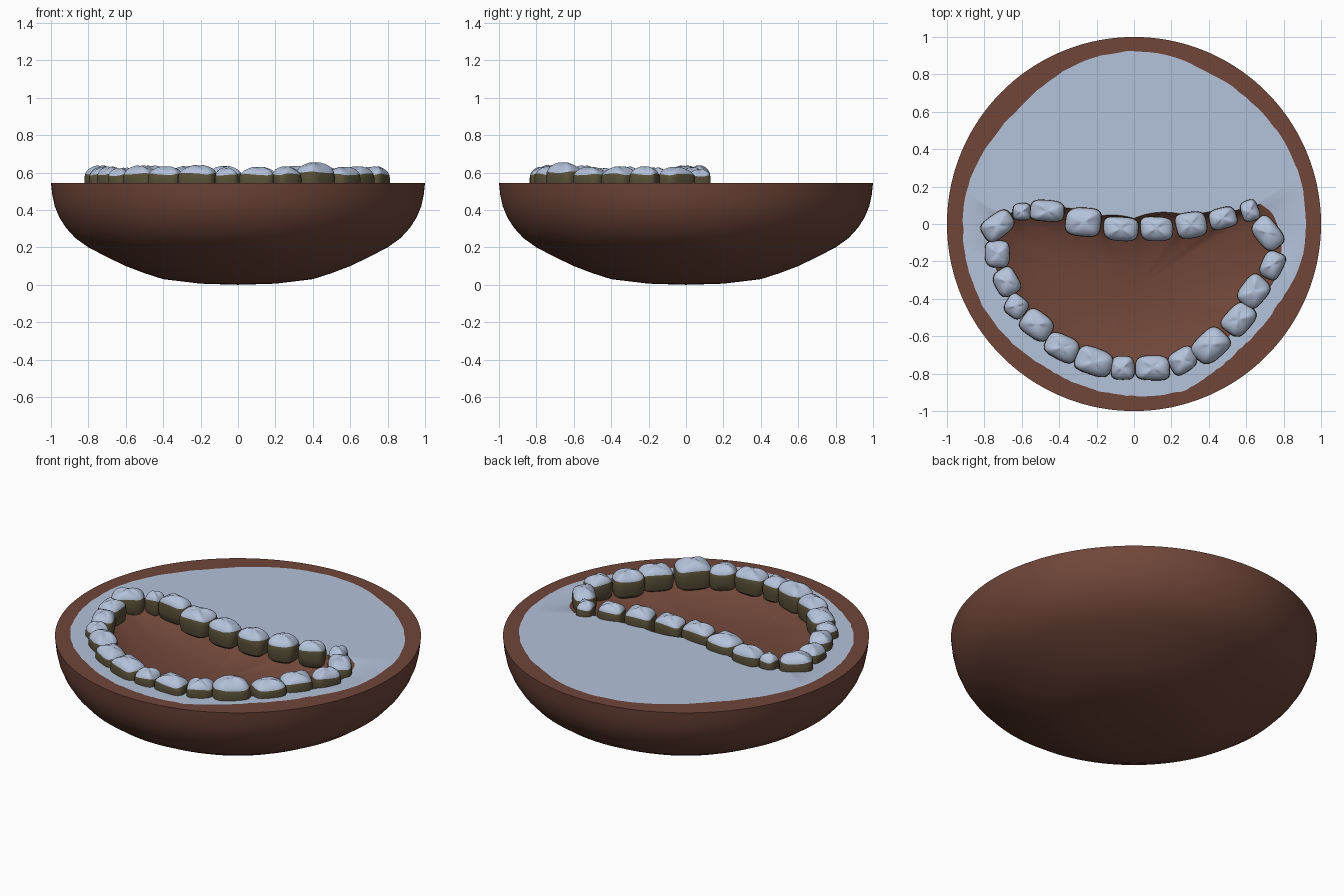
import bpy, bmesh, math, random
from mathutils import Vector

if "Cube" in bpy.data.objects:
    bpy.data.objects.remove(bpy.data.objects["Cube"])
random.seed(4)
TOP = 0.545
N = 180

def mat(name, c):
    m = bpy.data.materials.new(name)
    m.diffuse_color = (*c, 1)
    m.use_nodes = True
    m.node_tree.nodes["Principled BSDF"].inputs["Base Color"].default_value = m.diffuse_color
    return m

earth = mat("brown earth", (0.162, 0.061, 0.041))
snow = mat("pale blue snow", (0.456, 0.539, 0.701))
stone = mat("dark olive stone", (0.100, 0.080, 0.040))

def rings_to_mesh(name, rings, start, end, mats, slots):
    """Skin a list of closed rings, closing each end with a fan to a point."""
    bm = bmesh.new()
    vs = [[bm.verts.new(p) for p in r] for r in rings]
    n = len(rings[0])
    a, b = bm.verts.new(start), bm.verts.new(end)
    for j in range(n):
        k = (j + 1) % n
        bm.faces.new((a, vs[0][k], vs[0][j])).material_index = slots[0]
        for i in range(len(vs) - 1):
            f = bm.faces.new((vs[i][j], vs[i][k], vs[i + 1][k], vs[i + 1][j]))
            f.material_index = slots[i + 1]
        bm.faces.new((b, vs[-1][j], vs[-1][k])).material_index = slots[-1]
    bmesh.ops.recalc_face_normals(bm, faces=bm.faces)
    me = bpy.data.meshes.new(name)
    bm.to_mesh(me)
    bm.free()
    for m in mats:
        me.materials.append(m)
    for f in me.polygons:
        f.use_smooth = True
    me.set_sharp_from_angle(angle=math.radians(35))
    ob = bpy.data.objects.new(name, me)
    bpy.context.collection.objects.link(ob)

def lookup(table, a):
    """Periodic linear interpolation of (angle in degrees, value)."""
    a %= 360
    t = sorted(table)
    t = [(t[-1][0] - 360, t[-1][1])] + t + [(t[0][0] + 360, t[0][1])]
    for (a0, v0), (a1, v1) in zip(t, t[1:]):
        if a0 <= a <= a1:
            return v0 + (v1 - v0) * (a - a0) / max(a1 - a0, 1e-6)

# outlines: snow edge by angle, and hollow edge as points
snow_edge = [(0, .92), (20, .92), (45, .905), (66, .90), (78, .92), (90, .925),
             (105, .915), (120, .89), (135, .87), (150, .885), (165, .91), (180, .915),
             (210, .92), (240, .90), (270, .92), (287, .93), (297, .90), (310, .875),
             (330, .88), (345, .915)]
C = Vector((0, -0.35))
hollow_pts = [(.79, -.08), (.74, .06), (.67, .11), (.55, .07), (.3, .04), (0, .03),
              (-.2, .04), (-.45, .09), (-.62, .08), (-.74, 0), (-.76, -.16), (-.7, -.32),
              (-.55, -.53), (-.38, -.67), (-.2, -.74), (0, -.78), (.2, -.76),
              (.43, -.66), (.6, -.48), (.77, -.26)]
hollow_edge = []
for p in hollow_pts:
    d = Vector(p) - C
    hollow_edge.append((math.degrees(math.atan2(d.y, d.x)) % 360, d.length))

def ray_to(edge, a):
    """Point on a ray from C whose distance from the origin matches edge()."""
    d = Vector((math.cos(a), math.sin(a)))
    lo, hi = 0, 2
    for _ in range(30):
        t = (lo + hi) / 2
        p = C + d * t
        if p.length < edge(math.degrees(math.atan2(p.y, p.x))):
            lo = t
        else:
            hi = t
    return C + d * lo

angs = [2 * math.pi * i / N for i in range(N)]
rim = [ray_to(lambda a: 1.0, a) for a in angs]
edge = [ray_to(lambda a: lookup(snow_edge, a), a) for a in angs]
edge = [p * (1 + random.uniform(-.003, .003)) for p in edge]
hole = [C + Vector((math.cos(a), math.sin(a))) * lookup(hollow_edge, math.degrees(a)) for a in angs]

# earth bowl with snow sheet and sunken hollow
profile = [(.2, .006), (.4, .03), (.5, .062), (.6, .1), (.7, .148), (.8, .2), (.87, .25),
           (.92, .305), (.955, .36), (.98, .42), (.993, .48), (1, TOP)]
rings = [[(p.x * r, p.y * r, z) for p in rim] for r, z in profile]
rings.append([(p.x, p.y, TOP) for p in edge])
rings.append([(p.x, p.y, TOP) for p in hole])
slots = [0] * (len(profile) + 1) + [1]
for s, dz in [(.93, .035), (.82, .07), (.65, .1), (.45, .12), (.22, .133)]:
    rings.append([(*(C + (p - C) * s), TOP - dz) for p in hole])
    slots.append(0)
slots.append(0)
rings_to_mesh("snowy_earth_bowl", rings, (0, 0, 0), (C.x, C.y, TOP - .135), [earth, snow], slots)

# ring of snow-capped stones: x, y, length, width, turn
stones = [(-.73, -.01, .18, .13, 35), (-.60, .065, .10, .09, 0), (-.465, .07, .18, .12, -5),
          (-.27, .01, .20, .15, -5), (-.07, -.025, .19, .13, -3), (.12, -.025, .18, .13, 0),
          (.305, -.005, .17, .14, 10), (.475, .03, .155, .11, 15), (.62, .07, .10, .11, 20),
          (.715, -.05, .19, .13, -50), (.74, -.22, .15, .12, 65), (.64, -.36, .18, .14, 50),
          (.56, -.51, .19, .14, 50), (.41, -.65, .20, .16, 45), (.26, -.73, .15, .13, 30),
          (.10, -.77, .18, .14, 0), (-.06, -.77, .13, .125, 0), (-.215, -.735, .20, .15, -20),
          (-.385, -.66, .18, .14, -25), (-.52, -.54, .18, .14, -35), (-.63, -.44, .12, .12, -35),
          (-.68, -.31, .15, .13, -60), (-.73, -.16, .15, .13, 90)]
stone_profile = [(.7, -.06), (.92, -.045), (1, -.01), (1, .025), (.95, .045), (.88, .055),
                 (.76, .066), (.55, .076), (.28, .083)]
for i, (x, y, l, w, turn) in enumerate(stones):
    t = math.radians(turn)
    tall = 0.75 + l * 1.5 + random.uniform(-.06, .06) + (.22 if i == 13 else 0)
    ph, wob = random.uniform(0, 6), random.uniform(.02, .05)
    rings = []
    for s, z in stone_profile:
        ring = []
        for k in range(32):
            a = 2 * math.pi * k / 32
            c, sn = math.cos(a), math.sin(a)
            q = s * (1 + wob * math.sin(2 * a + ph) + .02 * math.sin(3 * a + 2 * ph))
            u = math.copysign(abs(c) ** .6, c) * l / 2 * q
            v = math.copysign(abs(sn) ** .6, sn) * w / 2 * q
            dz = .004 * math.sin(3 * a + ph) if z > .04 else 0
            ring.append((x + u * math.cos(t) - v * math.sin(t),
                         y + u * math.sin(t) + v * math.cos(t),
                         TOP + (z * tall if z > 0 else z) + dz))
        rings.append(ring)
    rings_to_mesh(f"stone_{i + 1}", rings, (x, y, TOP - .06), (x, y, TOP + .085 * tall),
                  [stone, snow], [0] * 5 + [1] * 5)
